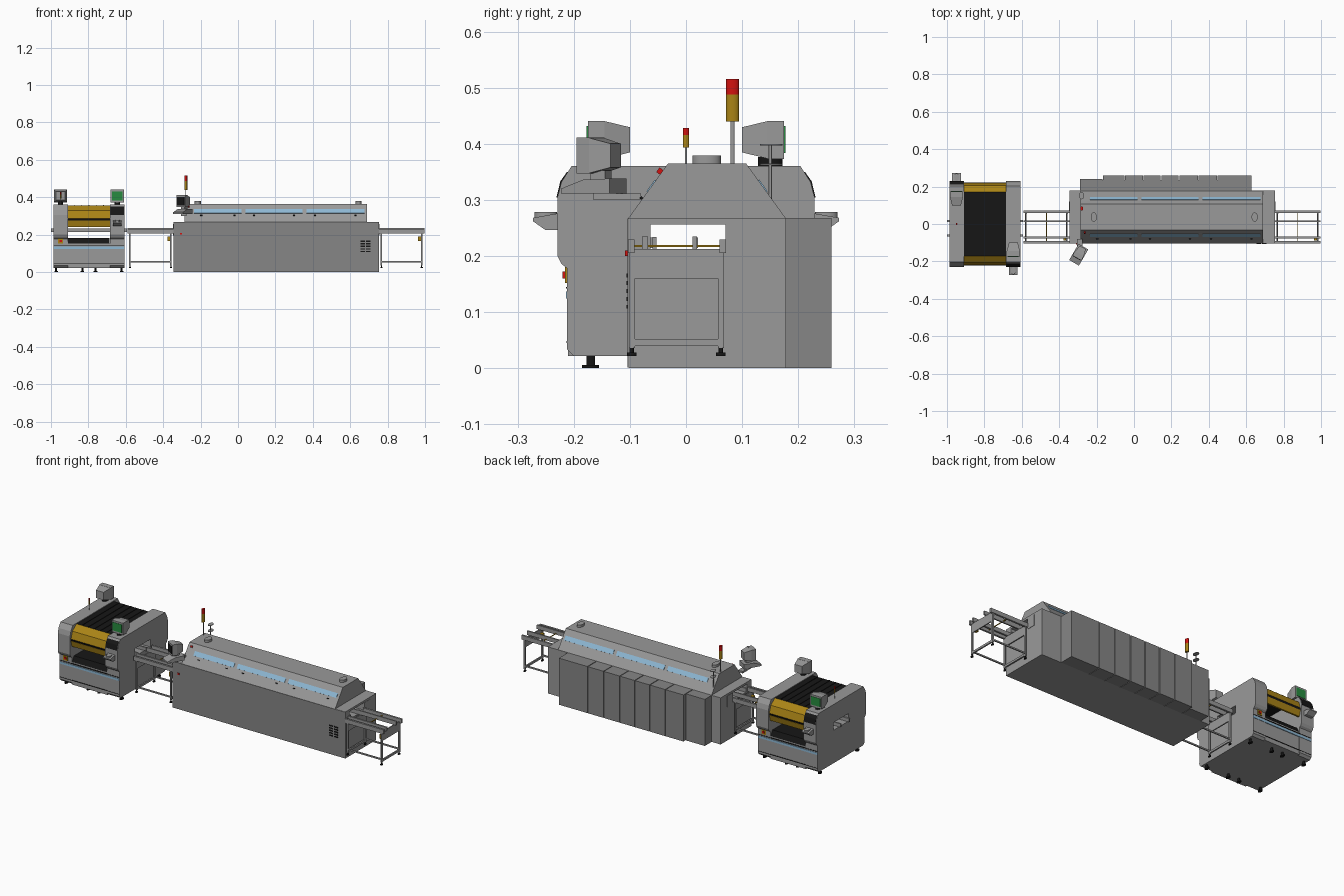
import bpy, bmesh, math
from mathutils import Matrix, Vector

if "Cube" in bpy.data.objects:
    bpy.data.objects.remove(bpy.data.objects["Cube"])


def mat(name, r, g, b):
    m = bpy.data.materials.new(name)
    m.diffuse_color = (r, g, b, 1)
    m.use_nodes = True
    m.node_tree.nodes["Principled BSDF"].inputs["Base Color"].default_value = m.diffuse_color
    return m


GREY = mat("light grey", 0.32, 0.32, 0.32)
DARK = mat("mid grey", 0.24, 0.24, 0.24)
BLACK = mat("black", 0.008, 0.008, 0.008)
GOLD = mat("gold", 0.40, 0.23, 0.008)
BLUE = mat("pale blue", 0.27, 0.48, 0.66)
GREEN = mat("screen green", 0.02, 0.26, 0.05)
RED = mat("red", 0.65, 0.006, 0.005)
SQ = 0.65      # round parts are narrower along x
CX = -0.797    # centre of the placement machine


def make(name, verts, faces, m):
    me = bpy.data.meshes.new(name)
    me.from_pydata(verts, [], faces)
    bm = bmesh.new()
    bm.from_mesh(me)
    bmesh.ops.recalc_face_normals(bm, faces=bm.faces)
    bm.to_mesh(me)
    bm.free()
    me.materials.append(m)
    o = bpy.data.objects.new(name, me)
    bpy.context.collection.objects.link(o)
    return o


def loft(name, a, b, m):
    n = len(a)
    faces = [tuple(range(n)), tuple(range(n, 2 * n))]
    faces += [(i, (i + 1) % n, n + (i + 1) % n, n + i) for i in range(n)]
    return make(name, list(a) + list(b), faces, m)


def prism(name, prof, x0, x1, m):
    """Extrude a (y, z) profile along x."""
    return loft(name, [(x0, y, z) for y, z in prof], [(x1, y, z) for y, z in prof], m)


def box(name, x0, x1, y0, y1, z0, z1, m):
    return prism(name, [(y0, z0), (y1, z0), (y1, z1), (y0, z1)], x0, x1, m)


def cyl(name, x, y, z0, z1, r, m, n=20):
    ring = [(x + SQ * r * math.cos(t * math.tau / n), y + r * math.sin(t * math.tau / n)) for t in range(n)]
    o = loft(name, [(*p, z0) for p in ring], [(*p, z1) for p in ring], m)
    o.data.shade_smooth()
    o.data.set_sharp_from_angle(angle=math.radians(40))
    return o


def twin(o):
    """Copy turned half a turn about the placement machine centre."""
    c = o.copy()
    c.data = o.data.copy()
    c.name = "rear_" + o.name
    c.data.transform(Matrix.Translation((2 * CX, 0, 0)) @ Matrix.Rotation(math.pi, 4, 'Z'))
    bpy.context.collection.objects.link(c)


def cut(o, *size):
    c = box("tunnel_cutter", *size, o.data.materials[0])
    c.hide_render = True
    md = o.modifiers.new("tunnel", 'BOOLEAN')
    md.operation, md.solver, md.object = 'DIFFERENCE', 'EXACT', c
    bpy.context.view_layer.objects.active = o
    bpy.ops.object.modifier_apply(modifier="tunnel")
    bpy.data.objects.remove(c)


def beacon(name, x, y, z0, z1, z2, r):
    zm = z1 + (z2 - z1) * 0.64
    cyl(name + "_stem", x, y, z0, z1, r * 0.3, GREY, 10)
    cyl(name + "_gold", x, y, z1, zm, r, GOLD)
    cyl(name + "_red", x, y, zm, z2, r, RED)


def monitor(name, x, y, z, w, h, depth, screen):
    """Screen box with tapered back, facing -y; (x, y, z) is the front bottom centre."""
    def rect(yy, s):
        c = z + h / 2
        return [(x + i * w / 2 * s, yy, c + k * h / 2 * s) for i, k in ((-1, -1), (1, -1), (1, 1), (-1, 1))]
    parts = [loft(name + "_case", rect(y, 1), rect(y + depth * 0.4, 1), GREY),
             loft(name + "_back", rect(y + depth * 0.4, 0.98), rect(y + depth, 0.66), GREY),
             box(name + "_screen", x - w * 0.4, x + w * 0.4, y - 0.002, y + 0.001, z + h * 0.16, z + h * 0.86, screen)]
    return parts


# ---- Placement machine: side columns with a board tunnel
half = [(-0.20, 0.022), (-0.212, 0.034), (-0.212, 0.178), (-0.222, 0.186), (-0.229, 0.2),
        (-0.229, 0.305), (-0.222, 0.332), (-0.204, 0.36)]
outline = half + [(-y, z) for y, z in reversed(half)]
column = prism("side_column", outline, -0.685, -0.607, GREY)
cut(column, -0.7, -0.59, -0.07, 0.07, 0.212, 0.256)
twin(column)

# lower cabinet with black work table
box("lower_cabinet", -0.91, -0.684, -0.210, 0.210, 0.022, 0.152, GREY)
prism("work_table", [(-0.21, 0.152), (0.21, 0.152), (0.195, 0.182), (-0.195, 0.182)], -0.908, -0.687, BLACK)
twin(box("cabinet_stripe", -0.987, -0.607, -0.214, -0.209, 0.124, 0.137, BLUE))
twin(box("cabinet_seam", -0.987, -0.607, -0.2135, -0.209, 0.142, 0.145, BLACK))
twin(box("cabinet_lower_seam", -0.987, -0.607, -0.2135, -0.209, 0.046, 0.048, BLACK))

# hinged gold covers and black roof
twin(prism("lower_cover", [(-0.212, 0.242), (-0.220, 0.276), (-0.210, 0.276), (-0.202, 0.242)], -0.91, -0.684, GOLD))
twin(prism("cover_handle", [(-0.218, 0.276), (-0.222, 0.287), (-0.208, 0.287), (-0.208, 0.276)], -0.91, -0.684, BLACK))
twin(prism("upper_cover", [(-0.220, 0.287), (-0.207, 0.328), (-0.170, 0.356), (-0.165, 0.346),
                           (-0.197, 0.322), (-0.210, 0.287)], -0.91, -0.684, GOLD))
box("roof", -0.91, -0.684, -0.170, 0.170, 0.343, 0.356, BLACK)
for i in range(5):
    box("roof_rib", -0.877 + i * 0.039, -0.873 + i * 0.039, -0.168, 0.168, 0.356, 0.359, BLACK)

# control panel, joystick shelf, monitor and stop button on both operator sides
twin(prism("control_panel", [(-0.231, 0.304), (-0.224, 0.333), (-0.212, 0.350), (-0.205, 0.345), (-0.222, 0.304)],
           -0.682, -0.610, BLACK))
twin(prism("joystick_shelf", [(-0.228, 0.246), (-0.25, 0.246), (-0.273, 0.262), (-0.273, 0.268), (-0.228, 0.276)],
           -0.668, -0.622, GREY))
twin(cyl("joystick_ball", -0.645, -0.25, 0.262, 0.278, 0.02, GREY))
for p in monitor("operator_monitor", -0.645, -0.175, 0.373, 0.072, 0.068, 0.075, GREEN):
    twin(p)
twin(cyl("monitor_stem", -0.645, -0.15, 0.358, 0.376, 0.022, BLACK))
twin(box("stop_plate", -0.962, -0.935, -0.216, -0.21, 0.152, 0.18, GOLD))
twin(box("stop_button", -0.955, -0.942, -0.220, -0.214, 0.160, 0.172, RED))
beacon("machine_beacon", -0.948, 0.0, 0.355, 0.393, 0.428, 0.0055)

# levelling feet
for x in (-0.972, -0.832, -0.762, -0.622):
    twin(cyl("foot_pad", x, -0.17, 0, 0.006, 0.015, BLACK, 12))
    twin(cyl("foot_stem", x, -0.17, 0.005, 0.024, 0.008, BLACK, 10))

# board rails through the machine
for y in (-0.066, 0.012):
    box("machine_rail", -0.999, -0.594, y, y + 0.009, 0.214, 0.233, GREY)


# ---- Conveyors
def conveyor(x0, x1):
    for y0, y1, z0, z1 in ((-0.103, -0.092, 0.205, 0.229), (0.060, 0.071, 0.205, 0.229),
                           (0.012, 0.020, 0.212, 0.235), (-0.078, -0.068, 0.212, 0.235)):
        box("conveyor_rail", x0, x1, y0, y1, z0, z1, GREY)
    xm = (x0 + x1) / 2
    box("drive_shaft", xm - 0.002, xm + 0.002, -0.1, 0.065, 0.216, 0.220, GOLD)
    box("drive_motor", x1 - 0.035, x1 - 0.02, -0.088, -0.068, 0.165, 0.19, GOLD)
    for x in (x0 + 0.01, x1 - 0.02):
        box("end_plate", x + 0.002, x + 0.008, -0.1, 0.065, 0.160, 0.212, GREY)
        box("leg_crossbar", x, x + 0.008, -0.1, 0.065, 0.040, 0.052, GREY)
        for y in (-0.102, 0.057):
            box("conveyor_leg", x, x + 0.008, y, y + 0.011, 0.036, 0.21, GREY)
            cyl("conveyor_foot", x + 0.004, y + 0.005, 0.022, 0.028, 0.009, BLACK, 10)
            cyl("conveyor_foot_stem", x + 0.004, y + 0.005, 0.027, 0.037, 0.004, BLACK, 8)
    for y in (-0.1, 0.059):
        box("long_crossbar", x0 + 0.012, x1 - 0.014, y, y + 0.007, 0.050, 0.058, GREY)


conveyor(-0.592, -0.343)
conveyor(0.753, 0.998)

# ---- Oven: base with tunnel, front skin, rear cabinets
base = box("oven_base", -0.345, 0.755, -0.102, 0.178, 0, 0.268, GREY)
cut(base, -0.4, 0.8, -0.063, 0.07, 0.212, 0.256)
box("oven_front_skin", -0.344, 0.754, -0.104, -0.101, 0.001, 0.267, DARK)
for y in (-0.06, 0.012):
    box("oven_rail", -0.345, 0.755, y, y + 0.007, 0.212, 0.234, GREY)
for x in (-0.347, 0.754):
    box("tunnel_cover", x, x + 0.003, 0.07, 0.12, 0.195, 0.257, GREY)
edges = [-0.29, -0.167, -0.05, 0.05, 0.145, 0.24, 0.343, 0.445, 0.63]
for i, (a, b) in enumerate(zip(edges, edges[1:])):
    box("rear_cabinet", a + 0.002, b - 0.002, 0.177, 0.240 if i == 0 else 0.259, 0, 0.268, DARK)
box("cabinet_filler", -0.288, 0.628, 0.177, 0.236, 0.002, 0.264, DARK)
for x in (0.655, 0.685):
    for i in range(5):
        box("vent_slot", x, x + 0.024, -0.106, -0.103, 0.106 + i * 0.014, 0.113 + i * 0.014, BLACK)

# sloped hood with blue window stripes on both slopes
prism("oven_hood", [(-0.103, 0.267), (-0.032, 0.365), (0.107, 0.365), (0.178, 0.267)], -0.287, 0.69, GREY)


def on_slope(name, x0, x1, z0, z1, t, m, rear=True):
    def pt(z, d):
        return (-0.103 + (z - 0.267) * 0.7245 - 0.81 * d, z + 0.587 * d)
    prof = [pt(z0, -0.002), pt(z0, t), pt(z1, t), pt(z1, -0.002)]
    prism(name, prof, x0, x1, m)
    if rear:
        prism("rear_" + name, [(0.075 - y, z) for y, z in prof], x0, x1, m)


for a, b in ((-0.235, 0.02), (0.04, 0.345), (0.365, 0.675)):
    on_slope("window_stripe", a, b, 0.314, 0.335, 0.002, BLUE)
    for k in (0.15, 0.85):
        x = a + (b - a) * k
        on_slope("hood_handle", x - 0.006, x + 0.006, 0.300, 0.304, 0.005, BLACK, False)
on_slope("hood_stop_button", -0.268, -0.258, 0.345, 0.353, 0.008, RED, False)
box("base_stop_button", -0.31, -0.30, -0.109, -0.103, 0.2, 0.21, RED)

# exhaust caps, beacon and sensor post
for x in (-0.215, 0.645):
    cyl("exhaust_cap", x, 0.037, 0.364, 0.379, 0.025, GREY, 28)
beacon("oven_beacon", -0.279, 0.083, 0.36, 0.440, 0.515, 0.0118)
cyl("sensor_post", -0.28, 0.15, 0.268, 0.398, 0.003, GREY, 8)
for z in (0.362, 0.397):
    cyl("sensor_disc", -0.28, 0.152, z, z + 0.003, 0.02, GREY)

# swivelled oven terminal on an arm
arm = box("terminal_arm", -0.305, -0.275, -0.165, -0.08, 0.300, 0.311, GREY)
parts = monitor("terminal", 0, -0.025, 0.347, 0.055, 0.064, 0.065, BLACK)
parts.append(prism("terminal_keyboard", [(-0.055, 0.311), (0.045, 0.311), (0.045, 0.338), (-0.01, 0.336),
                                         (-0.055, 0.320)], -0.03, 0.03, GREY))
parts.append(box("terminal_stand", -0.012, 0.012, -0.005, 0.025, 0.33, 0.352, GREY))
turn = Matrix.Translation((-0.293, -0.16, 0)) @ Matrix.Rotation(math.radians(-30), 4, 'Z')
for p in parts:
    p.data.transform(turn)
